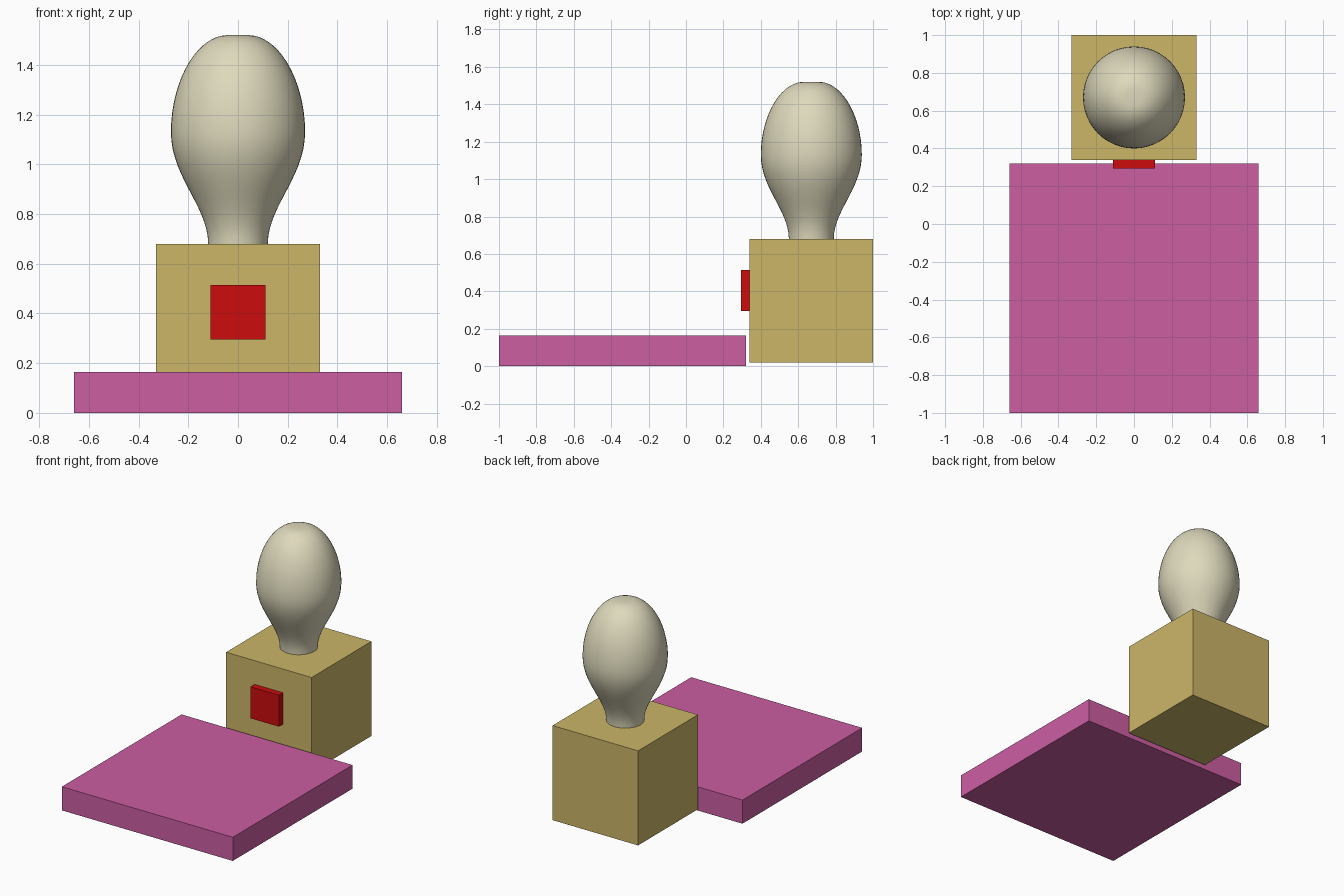
import bpy, bmesh, math
from mathutils import Vector
from mathutils.geometry import interpolate_bezier

if "Cube" in bpy.data.objects:
    bpy.data.objects.remove(bpy.data.objects["Cube"])


def srgb(r, g, b):
    def lin(c):
        c /= 255
        return c / 12.92 if c <= 0.04045 else ((c + 0.055) / 1.055) ** 2.4
    return (lin(r), lin(g), lin(b), 1)


def material(name, rgb):
    m = bpy.data.materials.new(name)
    m.diffuse_color = srgb(*rgb)
    m.use_nodes = True
    m.node_tree.nodes["Principled BSDF"].inputs["Base Color"].default_value = m.diffuse_color
    return m


def finish(name, bm, mat):
    bmesh.ops.recalc_face_normals(bm, faces=bm.faces)
    me = bpy.data.meshes.new(name)
    bm.to_mesh(me)
    bm.free()
    me.materials.append(mat)
    ob = bpy.data.objects.new(name, me)
    bpy.context.collection.objects.link(ob)
    return ob


def box(name, lo, hi, mat):
    bm = bmesh.new()
    bmesh.ops.create_cube(bm, size=1)
    for v in bm.verts:
        v.co = Vector(hi[i] if v.co[i] > 0 else lo[i] for i in range(3))
    return finish(name, bm, mat)


pink = material("pink", (204, 94, 162))
tan = material("tan", (204, 182, 104))
red = material("red", (204, 12, 12))
cream = material("cream", (222, 217, 188))

# Flat slab, block behind it, and small plate on the block's front
box("base_slab", (-0.66, -1.0, 0.0), (0.66, 0.32, 0.165), pink)
box("block", (-0.33, 0.34, 0.02), (0.33, 1.0, 0.68), tan)
box("front_button", (-0.11, 0.295, 0.295), (0.11, 0.34, 0.515), red)

# Bulb: two bezier curves (radius, height) turned about the vertical axis
lower = interpolate_bezier(Vector((0.12, 0.68)), Vector((0.12, 0.83)),
                           Vector((0.27, 0.95)), Vector((0.27, 1.13)), 16)
upper = interpolate_bezier(Vector((0.27, 1.13)), Vector((0.27, 1.33)),
                           Vector((0.17, 1.515)), Vector((0.045, 1.52)), 16)
SIDES = 48
bm = bmesh.new()
rings = []
for p in lower + upper[1:]:
    rings.append([bm.verts.new((p[0] * math.cos(a), 0.67 + p[0] * math.sin(a), p[1]))
                  for a in (2 * math.pi * k / SIDES for k in range(SIDES))])
for r0, r1 in zip(rings, rings[1:]):
    for k in range(SIDES):
        j = (k + 1) % SIDES
        bm.faces.new((r0[k], r0[j], r1[j], r1[k]))
bm.faces.new(rings[-1])  # flat top
bulb = finish("bulb", bm, cream)
bpy.context.view_layer.objects.active = bulb
bulb.select_set(True)
bpy.ops.object.shade_smooth_by_angle(angle=math.radians(30))
